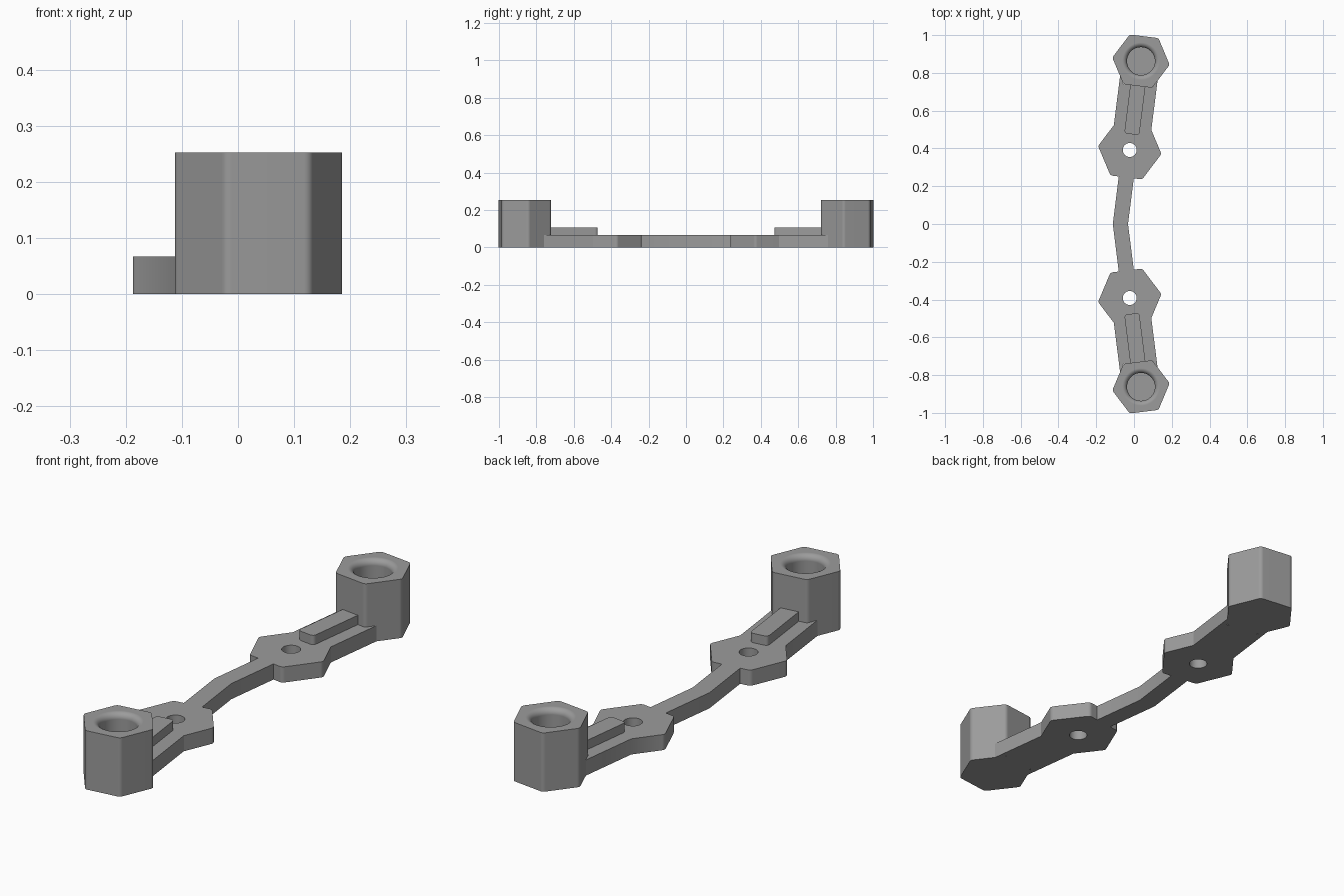
import bpy, bmesh, math
from mathutils import Vector

if "Cube" in bpy.data.objects:
    bpy.data.objects.remove(bpy.data.objects["Cube"])

TILT = math.radians(7.2)                 # lean of each half's axis away from y
ORIGIN = Vector((-0.072, 0.0))           # where both axes meet
ALONG = Vector((math.sin(TILT), math.cos(TILT)))
ACROSS = Vector((math.cos(TILT), -math.sin(TILT)))
PLATE_H, RIB_H, POST_H = 0.067, 0.107, 0.252
HUB_U, POST_U = 0.395, 0.869             # distances along the axis
HUB_R, POST_R = 0.169, 0.153
ARM_W, STRAP_W = 0.1, 0.04               # half widths
S60 = math.sin(math.radians(60))

grey = bpy.data.materials.new("mid grey")
grey.diffuse_color = (0.33, 0.33, 0.33, 1)
grey.use_nodes = True
grey.node_tree.nodes["Principled BSDF"].inputs["Base Color"].default_value = grey.diffuse_color


def place(u, v, side):
    """Axis coordinates to plan position; side -1 mirrors to the front half."""
    p = ORIGIN + ALONG * u + ACROSS * v
    return Vector((p.x, p.y * side))


def rounded(points, steps=4):
    """Round each corner (position, setback) of a closed outline."""
    out = []
    for i, (p, t) in enumerate(points):
        if t == 0:
            out.append(p)
            continue
        a = p + (points[i - 1][0] - p).normalized() * t
        b = p + (points[(i + 1) % len(points)][0] - p).normalized() * t
        for k in range(steps + 1):
            s = k / steps
            out.append(a * (1 - s) ** 2 + p * 2 * s * (1 - s) + b * s * s)
    return out


def finish(bm, name):
    bmesh.ops.recalc_face_normals(bm, faces=bm.faces)
    mesh = bpy.data.meshes.new(name)
    bm.to_mesh(mesh)
    bm.free()
    mesh.materials.append(grey)
    obj = bpy.data.objects.new(name, mesh)
    bpy.context.collection.objects.link(obj)
    return obj


def prism(name, outline, z0, z1):
    bm = bmesh.new()
    face = bm.faces.new([bm.verts.new((p.x, p.y, z0)) for p in outline])
    top = bmesh.ops.extrude_face_region(bm, geom=[face])["geom"]
    verts = [g for g in top if isinstance(g, bmesh.types.BMVert)]
    bmesh.ops.translate(bm, verts=verts, vec=(0, 0, z1 - z0))
    return finish(bm, name)


def lathe(name, profile, centre, segments=48):
    """Closed solid turned from (radius, z) points."""
    bm = bmesh.new()
    rings = []
    for r, z in profile:
        rings.append([bm.verts.new((centre.x + r * math.cos(a), centre.y + r * math.sin(a), z))
                      for a in (math.tau * k / segments for k in range(segments))])
    for low, high in zip(rings, rings[1:]):
        for k in range(segments):
            n = (k + 1) % segments
            bm.faces.new((low[k], low[n], high[n], high[k]))
    bm.faces.new(rings[0])
    bm.faces.new(rings[-1])
    return finish(bm, name)


def cut(obj, cutter):
    cutter.hide_render = True
    mod = obj.modifiers.new("cut", 'BOOLEAN')
    mod.operation, mod.solver, mod.object = 'DIFFERENCE', 'EXACT', cutter
    bpy.context.view_layer.objects.active = obj
    bpy.ops.object.modifier_apply(modifier=mod.name)
    bpy.data.objects.remove(cutter)


def smooth(obj):
    bpy.ops.object.select_all(action='DESELECT')
    obj.select_set(True)
    bpy.context.view_layer.objects.active = obj
    bpy.ops.object.shade_smooth_by_angle(angle=math.radians(30))
    mod = obj.modifiers.new("even_normals", 'WEIGHTED_NORMAL')
    mod.keep_sharp = True


# Plate: strap, hexagonal hub and arm, up to the near faces of the post
def half_edge(w):
    """One long edge of a half, from the middle to the post (w is +1 or -1)."""
    slant = (HUB_R - ARM_W) / (HUB_R / 2) * HUB_R * S60
    post_slant = (POST_R - ARM_W) / (POST_R / 2) * POST_R * S60
    return [(HUB_U - HUB_R * S60, STRAP_W * w, 0),
            (HUB_U - HUB_R * S60, HUB_R / 2 * w, 0.012),
            (HUB_U, HUB_R * w, 0.012),
            (HUB_U + slant, ARM_W * w, 0),
            (POST_U - post_slant, ARM_W * w, 0),
            (POST_U - POST_R * S60, POST_R / 2 * w, 0)]


def edge(w, side):
    return [(place(u, v, side), t) for u, v, t in half_edge(w)]


def middle(w):
    return [(place(STRAP_W * w * math.tan(TILT), STRAP_W * w, 1), 0)]


outline = (middle(1) + edge(1, 1) + edge(-1, 1)[::-1]
           + middle(-1) + edge(-1, -1) + edge(1, -1)[::-1])
plate = prism("link_plate", rounded(outline), 0, PLATE_H)

for side, label in ((1, "back"), (-1, "front")):
    # Screw hole through the hub
    hub = place(HUB_U, 0, side)
    cut(plate, lathe("hole_cutter", [(0.037, -0.05), (0.037, 0.15)], hub, 32))

    # Hexagonal post with a filleted blind bore
    corners = [(place(POST_U + POST_R * math.sin(a), POST_R * math.cos(a), side), 0.012)
               for a in (math.tau * k / 6 for k in range(6))]
    post = prism(label + "_post", rounded(corners), 0, POST_H)
    bore, fillet = 0.074, 0.025
    profile = [(bore, PLATE_H)]
    for k in range(9):
        a = math.pi / 2 * k / 8
        profile.append((bore + fillet * (1 - math.cos(a)),
                        POST_H - fillet + fillet * math.sin(a)))
    profile.append((bore + fillet, POST_H + 0.05))
    cut(post, lathe("bore_cutter", profile, place(POST_U, 0, side)))
    smooth(post)

    # Raised rib on the arm, running into the post
    rib = [(0.479, -0.04, 0.018), (0.479, 0.04, 0.018),
           (POST_U - 0.125, 0.04, 0), (POST_U - 0.125, -0.04, 0)]
    smooth(prism(label + "_rib", rounded([(place(u, v, side), t) for u, v, t in rib]),
                 PLATE_H, RIB_H))

smooth(plate)
